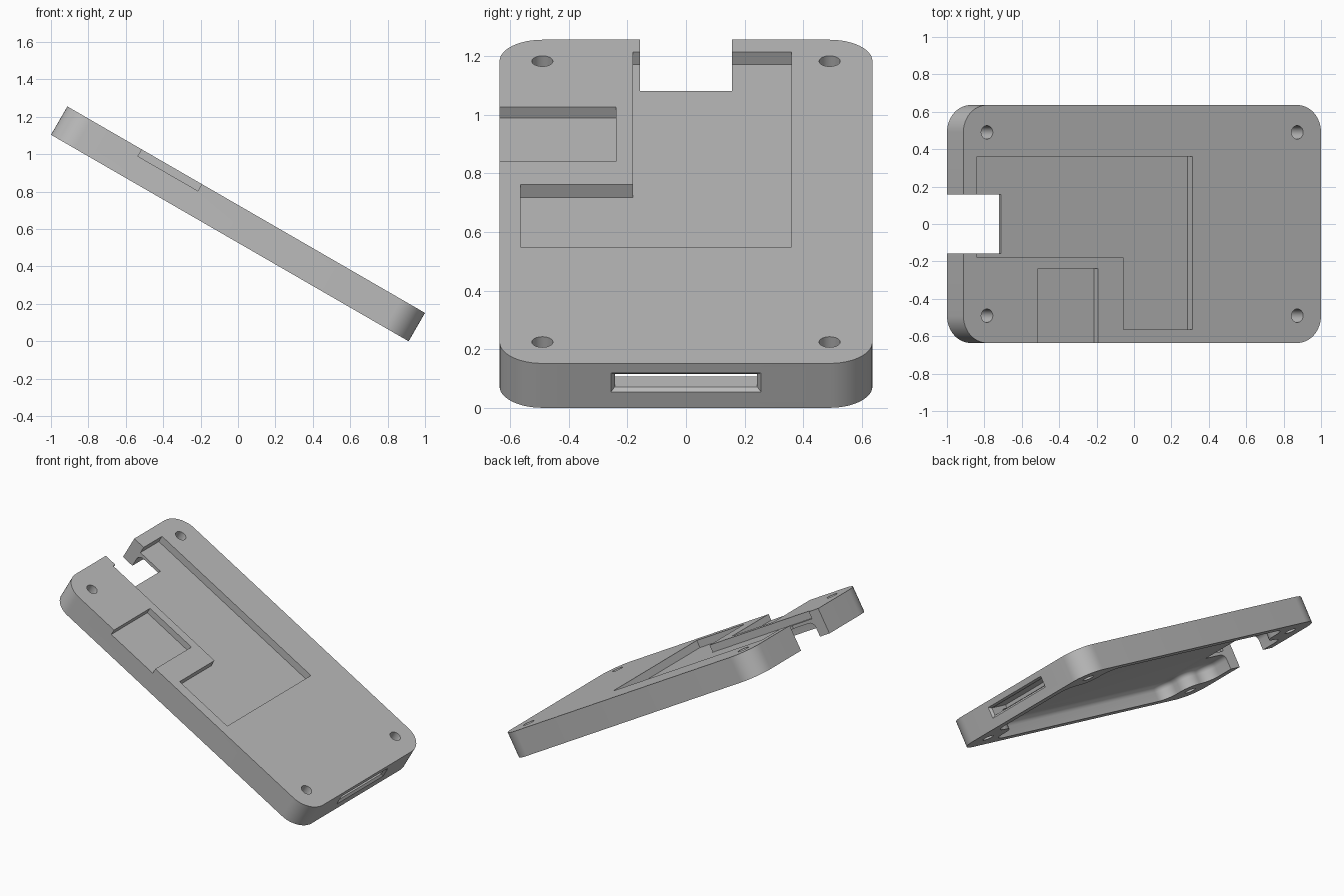
import bpy, bmesh, math
from mathutils import Matrix, Vector

cube = bpy.data.objects.get("Cube")
if cube:
    bpy.data.objects.remove(cube, do_unlink=True)

HALF_L, HALF_W, HALF_T = 1.104, 0.636, 0.0875
TOP, BOTTOM = HALF_T, -HALF_T
HOLE_U, HOLE_V = 0.958, 0.49

grey = bpy.data.materials.new("plain grey")
grey.use_nodes = True
grey.diffuse_color = (0.5, 0.5, 0.5, 1)
grey.node_tree.nodes["Principled BSDF"].inputs["Base Color"].default_value = (0.5, 0.5, 0.5, 1)


def rounded(points, radius, steps=12):
    """Round every corner of a closed outline of right angles."""
    out = []
    n = len(points)
    for i, p in enumerate(points):
        p = Vector(p)
        a = (Vector(points[i - 1]) - p).normalized() * radius
        b = (Vector(points[(i + 1) % n]) - p).normalized() * radius
        for k in range(steps + 1):
            t = math.pi / 2 * k / steps
            out.append(p + a + b - b * math.cos(t) - a * math.sin(t))
    return out


def prism(name, outline, low, high, fillet=0):
    """Extrude an outline from low to high, optionally filleting its top rim."""
    bm = bmesh.new()
    base = bm.faces.new([bm.verts.new((p[0], p[1], low)) for p in outline])
    ext = bmesh.ops.extrude_face_region(bm, geom=[base])
    top = [v for v in ext["geom"] if isinstance(v, bmesh.types.BMVert)]
    bmesh.ops.translate(bm, verts=top, vec=(0, 0, high - low))
    if fillet:
        rim = [e for e in bm.edges if all(v in top for v in e.verts)]
        bmesh.ops.bevel(bm, geom=rim, offset=fillet, segments=5, profile=0.5, affect='EDGES')
    bmesh.ops.recalc_face_normals(bm, faces=bm.faces[:])
    mesh = bpy.data.meshes.new(name)
    bm.to_mesh(mesh)
    bm.free()
    mesh.materials.append(grey)
    obj = bpy.data.objects.new(name, mesh)
    bpy.context.collection.objects.link(obj)
    return obj


def box(u0, u1, v0, v1):
    return [(u0, v0), (u1, v0), (u1, v1), (u0, v1)]


def cut(cutter):
    cutter.hide_render = True
    mod = plate.modifiers.new("cut", 'BOOLEAN')
    mod.operation, mod.solver, mod.object = 'DIFFERENCE', 'EXACT', cutter
    bpy.context.view_layer.objects.active = plate
    bpy.ops.object.modifier_apply(modifier=mod.name)
    bpy.data.objects.remove(cutter, do_unlink=True)


# Rounded plate
plate = prism("case_plate", rounded(box(-HALF_L, HALF_L, -HALF_W, HALF_W), 0.146), BOTTOM, TOP)

# Hollow underside, stepped in around the four screw posts
quarter = [(1.02, 0.36), (0.83, 0.36), (0.83, 0.575)]
flip = lambda pts, su, sv: [(su * u, sv * v) for u, v in pts]
cross = (quarter + flip(quarter, -1, 1)[::-1] + flip(quarter, -1, -1)
         + flip(quarter, 1, -1)[::-1])
cut(prism("cavity", rounded(cross, 0.09, 8), BOTTOM - 0.1, 0.016, 0.04))

# Stepped shallow recess on the top
recess = [(-1.02, 0.36), (-1.02, -0.18), (-0.115, -0.18), (-0.115, -0.565),
          (0.31, -0.565), (0.31, 0.36)]
cut(prism("recess", recess, TOP - 0.05, TOP + 0.1))

# Side recess, open at the front edge
cut(prism("side_recess", box(-0.644, -0.274, -0.8, -0.238), TOP - 0.042, TOP + 0.1))

# Notch through the raised end
cut(prism("notch", box(-1.3, -0.842, -0.157, 0.157), BOTTOM - 0.1, TOP + 0.1))

# Screw holes
for su in (-1, 1):
    for sv in (-1, 1):
        ring = [(su * HOLE_U + 0.036 * math.cos(a), sv * HOLE_V + 0.036 * math.sin(a))
                for a in (math.tau * k / 32 for k in range(32))]
        cut(prism("screw_hole", ring, BOTTOM - 0.1, TOP + 0.1))

# Connector slot in the low end, with a chamfered mouth
slot = prism("slot", box(0.96, HALF_L, -0.243, 0.243), -0.013, 0.038)
cut(slot)
mouth = prism("slot_mouth", box(HALF_L - 0.014, HALF_L + 0.014, -0.257, 0.257), -0.026, 0.05)
for v in mouth.data.vertices:
    if v.co.x < HALF_L:
        v.co.y = math.copysign(0.243, v.co.y)
        v.co.z = 0.038 if v.co.z > 0 else -0.013
    else:
        v.co.y *= 1.05
        v.co.z += math.copysign(0.012, v.co.z)
cut(mouth)

# Tilt the plate and rest its low edge on the ground
tilt = math.radians(30)
lift = HALF_L * math.sin(tilt) + HALF_T * math.cos(tilt)
plate.data.transform(Matrix.Translation((0, 0, lift)) @ Matrix.Rotation(tilt, 4, 'Y'))

bpy.ops.object.select_all(action='DESELECT')
plate.select_set(True)
bpy.context.view_layer.objects.active = plate
bpy.ops.object.shade_smooth_by_angle(angle=math.radians(30))
